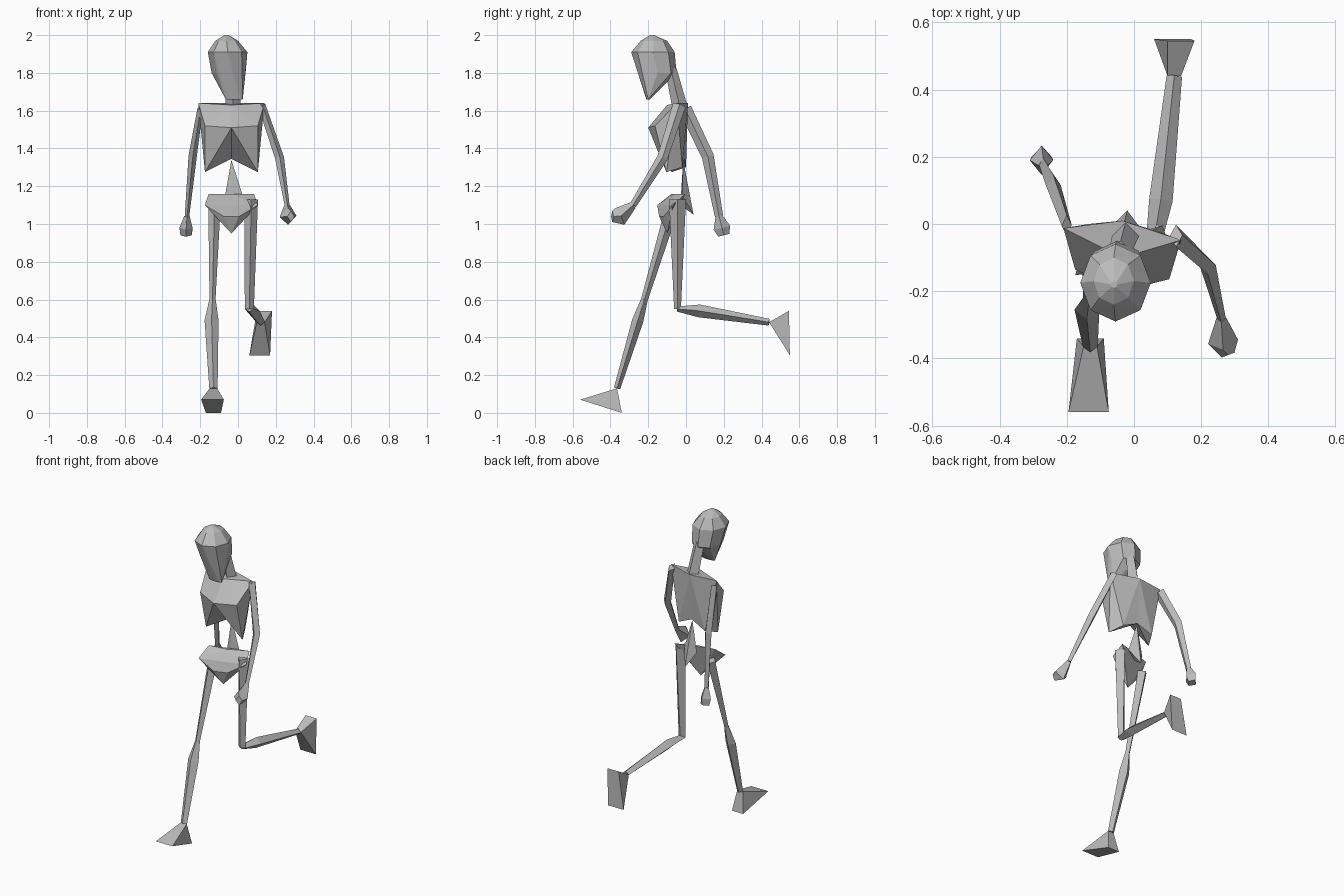
import bpy, bmesh
from math import cos, sin, tau
from mathutils import Vector

cube = bpy.data.objects.get("Cube")
if cube:
    bpy.data.objects.remove(cube, do_unlink=True)

bone = bpy.data.materials.new("bone grey")
bone.use_nodes = True
grey = (0.5, 0.5, 0.5, 1)
bone.diffuse_color = grey
bone.node_tree.nodes["Principled BSDF"].inputs["Base Color"].default_value = grey


def finish(name, bm):
    bmesh.ops.recalc_face_normals(bm, faces=bm.faces)
    mesh = bpy.data.meshes.new(name)
    bm.to_mesh(mesh)
    bm.free()
    mesh.materials.append(bone)
    bpy.context.collection.objects.link(bpy.data.objects.new(name, mesh))


def hull(name, points):
    """Faceted solid wrapped around a few points."""
    bm = bmesh.new()
    verts = [bm.verts.new(point) for point in points]
    result = bmesh.ops.convex_hull(bm, input=verts)
    spare = {item for item in result["geom_interior"] + result["geom_unused"]
             if isinstance(item, bmesh.types.BMVert)}
    bmesh.ops.delete(bm, geom=list(spare), context="VERTS")
    finish(name, bm)


def limb(name, *stations):
    """Diamond-section bone: each station is a centre, half width, half depth."""
    bm = bmesh.new()
    centres = [Vector(station[0]) for station in stations]
    last = len(centres) - 1
    rings = []
    for i, (_, width, depth) in enumerate(stations):
        along = (centres[min(i + 1, last)] - centres[max(i - 1, 0)]).normalized()
        side = Vector((1, 0, 0))
        side = (side - along * side.dot(along)).normalized()
        front = along.cross(side)
        offsets = (side * width, front * depth, -side * width, -front * depth)
        rings.append([bm.verts.new(centres[i] + offset) for offset in offsets])
    for upper, lower in zip(rings, rings[1:]):
        for k in range(4):
            bm.faces.new((upper[k - 1], upper[k], lower[k], lower[k - 1]))
    bm.faces.new(rings[0])
    bm.faces.new(rings[-1])
    finish(name, bm)


def body_points(side, twist, points):
    """Place half-body points on one side of the spine, turned by the stride."""
    middle = -0.035
    return [(middle + side * half, y + twist * side * half, z)
            for half, y, z in points]


def foot(name, ankle, heel, toe, heel_half, toe_half):
    """Wedge from a narrow ankle to a heel edge and a wider toe edge."""
    points = []
    for centre, half in ((ankle, 0.02), (heel, heel_half), (toe, toe_half)):
        shift = Vector((half, 0, 0))
        points += [centre - shift, centre + shift]
    hull(name, points)


# Skull: eight-sided rings from crown to chin
skull = []
for x, y, z, wide, deep in ((-0.06, -0.18, 2, 0.01, 0.01),
                            (-0.06, -0.17, 1.97, 0.06, 0.07),
                            (-0.055, -0.175, 1.91, 0.105, 0.115),
                            (-0.05, -0.15, 1.8, 0.09, 0.1),
                            (-0.02, -0.2, 1.66, 0.045, 0.01)):
    for k in range(8):
        angle = tau * k / 8
        skull.append((x + wide * cos(angle), y + deep * sin(angle), z))
hull("skull", skull)

limb("neck", ((-0.04, -0.08, 1.82), 0.035, 0.03),
     ((-0.025, -0.035, 1.63), 0.04, 0.04))

# Rib cage: two halves meeting at the breastbone and spine
ribs = [(0, -0.2, 1.51), (0, -0.1, 1.63), (0, 0.01, 1.64), (0, -0.01, 1.345),
        (0.175, -0.03, 1.64), (0.155, -0.06, 1.6), (0.14, -0.15, 1.52),
        (0.14, -0.09, 1.275), (0.1, -0.01, 1.3)]
for name, side in (("left", 1), ("right", -1)):
    hull(name + "_ribs", body_points(side, -0.1, ribs))

# Pelvis and lower spine
pelvis = [(0.14, -0.11, 1.1), (0.12, -0.04, 1.16), (0.04, -0.13, 1.04),
          (0, -0.1, 0.95), (0, -0.06, 1.16)]
hull("pelvis", body_points(1, 0.3, pelvis) + body_points(-1, 0.3, pelvis))
hull("lower_spine", [(-0.035, -0.015, 1.34), (-0.07, -0.01, 1.14),
                     (0.025, -0.02, 1.15), (-0.02, 0.04, 1.05),
                     (-0.03, -0.03, 1.1)])

# Arms and hands
left_wrist = Vector((0.26, -0.28, 1.1))
right_wrist = Vector((-0.27, 0.175, 1.04))
limb("left_arm", ((0.125, -0.035, 1.63), 0.02, 0.035),
     ((0.22, -0.125, 1.35), 0.024, 0.028), (left_wrist, 0.013, 0.018))
limb("right_arm", ((-0.2, -0.005, 1.61), 0.015, 0.035),
     ((-0.24, 0.115, 1.36), 0.022, 0.032), (right_wrist, 0.012, 0.022))
limb("left_hand", (left_wrist, 0.015, 0.02),
     ((0.265, -0.35, 1.04), 0.045, 0.05), ((0.28, -0.39, 1.04), 0.02, 0.03))
limb("right_hand", (right_wrist, 0.015, 0.02),
     ((-0.275, 0.19, 0.98), 0.035, 0.045), ((-0.275, 0.2, 0.94), 0.03, 0.03))

# Legs: hip, knee, calf, ankle
left_knee = Vector((0.06, -0.045, 0.55))
left_ankle = Vector((0.12, 0.44, 0.48))
right_knee = Vector((-0.135, -0.22, 0.6))
right_ankle = Vector((-0.13, -0.365, 0.13))
limb("left_thigh", ((0.07, -0.045, 1.13), 0.036, 0.045), (left_knee, 0.024, 0.018))
limb("left_shin", (left_knee, 0.024, 0.014),
     ((0.08, 0.07, 0.54), 0.035, 0.034), (left_ankle, 0.023, 0.018))
limb("right_thigh", ((-0.125, -0.075, 1.08), 0.032, 0.035),
     (right_knee, 0.016, 0.018))
limb("right_shin", (right_knee, 0.017, 0.018),
     ((-0.14, -0.255, 0.49), 0.037, 0.03), (right_ankle, 0.022, 0.017))

# Feet
foot("left_foot", left_ankle, Vector((0.14, 0.545, 0.54)),
     Vector((0.115, 0.55, 0.305)), 0.04, 0.055)
foot("right_foot", right_ankle, Vector((-0.13, -0.34, 0)),
     Vector((-0.135, -0.56, 0.07)), 0.04, 0.06)
